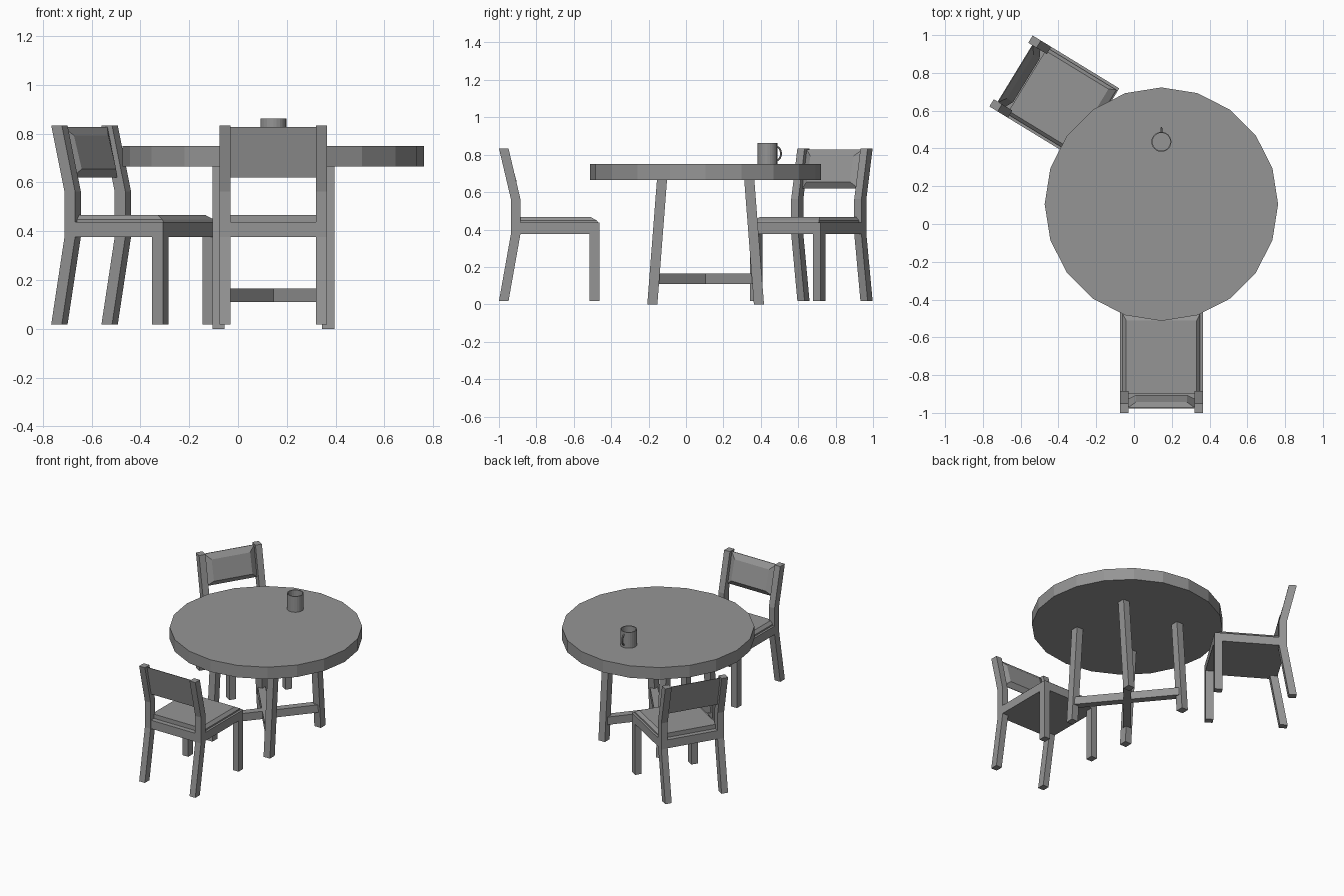
import bpy, bmesh, math
from mathutils import Matrix, Vector

cube = bpy.data.objects.get("Cube")
if cube:
    bpy.data.objects.remove(cube, do_unlink=True)

GREY = (0.3, 0.3, 0.3, 1)
mat = bpy.data.materials.new("plain_grey")
mat.use_nodes = True
mat.diffuse_color = GREY
mat.node_tree.nodes["Principled BSDF"].inputs["Base Color"].default_value = GREY


def finish(name, bm, place=None):
    bmesh.ops.recalc_face_normals(bm, faces=bm.faces)
    me = bpy.data.meshes.new(name)
    bm.to_mesh(me)
    bm.free()
    me.materials.append(mat)
    ob = bpy.data.objects.new(name, me)
    ob.matrix_world = place or Matrix()
    bpy.context.collection.objects.link(ob)
    return ob


def loft(name, rings, place=None):
    """Skin a run of equal-sized rings and cap both ends."""
    bm = bmesh.new()
    vs = [[bm.verts.new(p) for p in r] for r in rings]
    n = len(vs[0])
    for a, b in zip(vs, vs[1:]):
        for i in range(n):
            j = (i + 1) % n
            bm.faces.new((a[i], a[j], b[j], b[i]))
    bm.faces.new(vs[0])
    bm.faces.new(vs[-1])
    return finish(name, bm, place)


def rect(x0, x1, y0, y1, z):
    return [(x0, y0, z), (x1, y0, z), (x1, y1, z), (x0, y1, z)]


def box(name, x0, x1, y0, y1, z0, z1, place=None):
    return loft(name, [rect(x0, x1, y0, y1, z0), rect(x0, x1, y0, y1, z1)], place)


def circle(r, z, n):
    return [(r * math.cos(2 * math.pi * i / n), r * math.sin(2 * math.pi * i / n), z)
            for i in range(n)]


# Round table
table = Matrix.Translation((0.145, 0.105, 0))
loft("table_top", [circle(0.618, z, 20) for z in (0.665, 0.75)], table)
for sx, side in ((-1, "right"), (1, "left")):
    for sy, end in ((-1, "front"), (1, "back")):
        x = sx * 0.225
        loft(f"table_leg_{end}_{side}",
             [rect(x - 0.025, x + 0.025, sy * y - 0.027, sy * y + 0.027, z)
              for y, z in ((0.285, 0), (0.233, 0.67))], table)

# Crossed stretchers between opposite table legs
reach = Vector((0.225, 0.272))
for s in (-1, 1):
    turn = Matrix.Rotation(s * math.atan2(reach.y, reach.x), 4, "Z")
    box("table_stretcher", -reach.length, reach.length, -0.025, 0.025,
        0.11, 0.165, table @ turn)

# Mug with a hollow inside and a loop handle
mug = Matrix.Translation((0.145, 0.435, 0.75))
cup = loft("mug_cup", [circle(r, z, 24) for r, z in
                       ((0.053, 0), (0.053, 0.112), (0.047, 0.112), (0.047, 0.008))], mug)
path, radius = [], 0.005
for k in range(11):
    a = math.pi * (k / 10 - 0.5)
    path.append((0.047 + 0.026 * math.cos(a), 0.056 + 0.037 * math.sin(a), a))
loft("mug_handle",
     [[(radius * math.sin(t), y + radius * math.cos(t) * math.cos(a),
        z + radius * math.cos(t) * math.sin(a))
       for t in (math.pi * i / 4 for i in range(8))] for y, z, a in path], mug)


def chair(label, place):
    """Chair facing +y, with the back of its legs on y = 0."""
    for s, side in ((-1, "right"), (1, "left")):
        x0, x1 = sorted((s * 0.175, s * 0.22))
        # Bent back post, leaning out at foot and top
        loft(f"{label}_back_post_{side}",
             [rect(x0, x1, y, y + 0.051, z) for y, z in
              ((0, 0.017), (0.064, 0.377), (0.064, 0.562), (0, 0.834))], place)
        box(f"{label}_front_leg_{side}", x0, x1, 0.485, 0.537, 0.017, 0.377, place)
    box(f"{label}_seat_frame", -0.22, 0.22, 0.115, 0.537, 0.377, 0.437, place)
    box(f"{label}_rear_rail", -0.175, 0.175, 0.066, 0.115, 0.377, 0.437, place)
    # Cushion with sloped sides and front
    loft(f"{label}_cushion",
         [rect(-0.205, 0.205, 0.1, 0.53, 0.437),
          rect(-0.205, 0.205, 0.1, 0.525, 0.447),
          rect(-0.187, 0.187, 0.1, 0.49, 0.467)], place)

    # Backrest panel tapering from its rear outline to a smaller front face
    def panel(half, y0, z0, y1, z1):
        return [(-half, y0, z0), (half, y0, z0), (half, y1, z1), (-half, y1, z1)]
    loft(f"{label}_backrest",
         [panel(0.176, 0.07, 0.62, 0.024, 0.828),
          panel(0.176, 0.074, 0.62, 0.028, 0.828),
          panel(0.135, 0.095, 0.655, 0.057, 0.793)], place)


chair("front_chair", Matrix.Translation((0.145, -1.0, 0)))
chair("corner_chair", Matrix.Translation((-0.651, 0.81, 0))
      @ Matrix.Rotation(math.radians(-121.4), 4, "Z"))

# Smooth round mug, sharp rims
for ob in bpy.context.view_layer.objects:
    ob.select_set(ob.name.startswith("mug"))
bpy.context.view_layer.objects.active = cup
bpy.ops.object.shade_smooth_by_angle(angle=math.radians(40))
